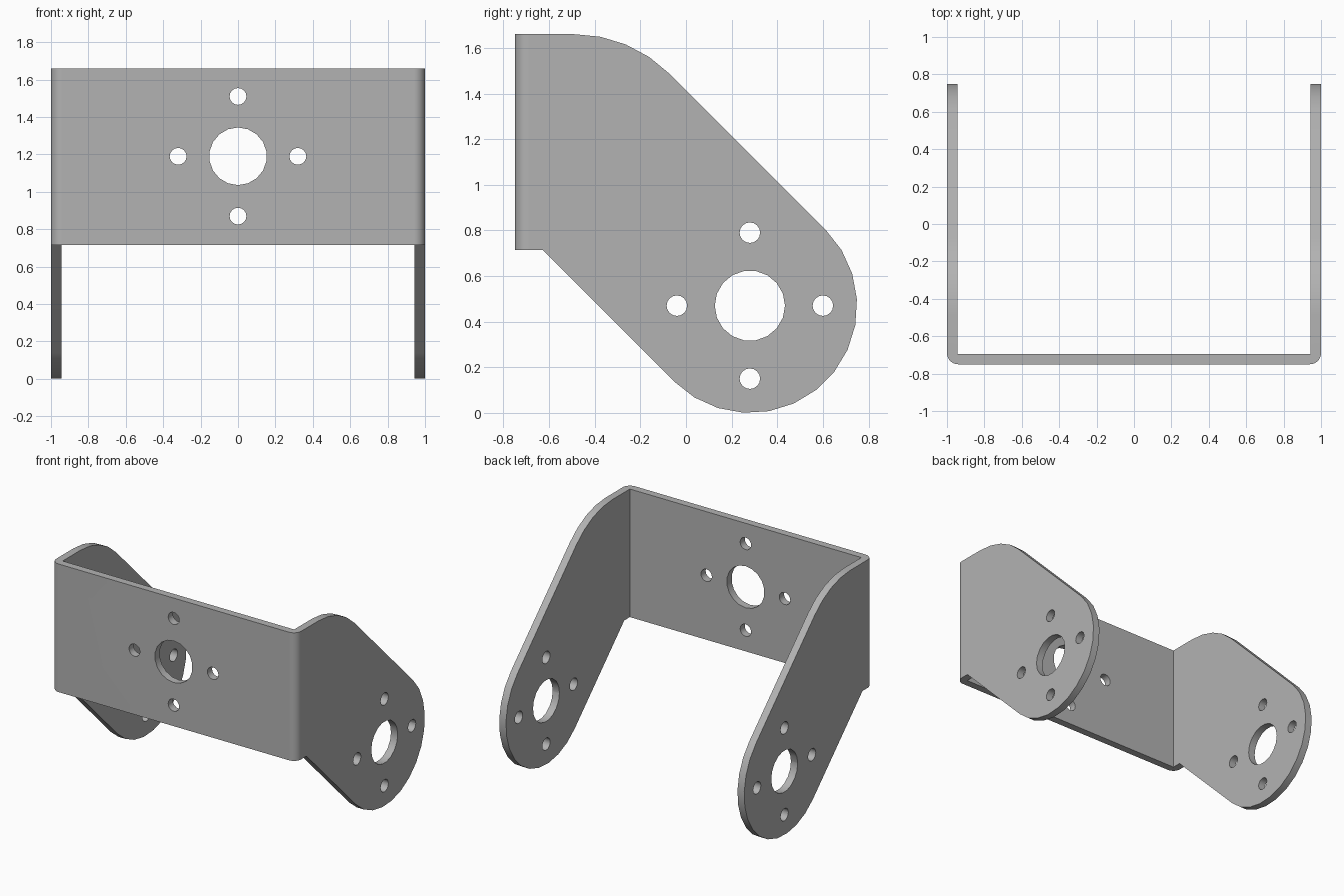
import bpy, bmesh
from math import sin, cos, radians
from mathutils import Matrix, Vector

cube = bpy.data.objects.get("Cube")
if cube:
    bpy.data.objects.remove(cube, do_unlink=True)

THICK, BEND = 0.055, 0.06
FRONT_Y, TOP_Z, BOTTOM_Z = -0.75, 1.66, 0.715
EYE_Y, EYE_Z, EAR_R = 0.28, 0.47, 0.47      # rounded ear end
SHOULDER_Y, SHOULDER_R = -0.49, 0.59        # rounded top shoulder

metal = bpy.data.materials.new("grey metal")
metal.use_nodes = True
grey = (0.45, 0.45, 0.45, 1)
metal.diffuse_color = grey
metal.node_tree.nodes["Principled BSDF"].inputs["Base Color"].default_value = grey


def arc(cx, cy, r, start, end, steps):
    angles = [radians(start + (end - start) * i / steps) for i in range(steps + 1)]
    return [(cx + r * cos(a), cy + r * sin(a)) for a in angles]


def add_object(name, bm):
    bmesh.ops.recalc_face_normals(bm, faces=bm.faces)
    mesh = bpy.data.meshes.new(name)
    bm.to_mesh(mesh)
    bm.free()
    mesh.materials.append(metal)
    obj = bpy.data.objects.new(name, mesh)
    bpy.context.collection.objects.link(obj)
    return obj


def prism(name, points, sweep):
    bm = bmesh.new()
    face = bm.faces.new([bm.verts.new(p) for p in points])
    moved = bmesh.ops.extrude_face_region(bm, geom=[face])["geom"]
    verts = [v for v in moved if isinstance(v, bmesh.types.BMVert)]
    bmesh.ops.translate(bm, verts=verts, vec=Vector(sweep))
    return add_object(name, bm)


# Bent sheet: U-shaped plan swept upwards
outer = [(-1, 0.9)] + arc(-1 + BEND, FRONT_Y + BEND, BEND, 180, 270, 8)
outer += [(-x, y) for x, y in reversed(outer)]
inner_x, inner_y = 1 - THICK, FRONT_Y + THICK
inner = [(inner_x, 0.9), (inner_x, inner_y), (-inner_x, inner_y), (-inner_x, 0.9)]
bracket = prism("bracket", [(x, y, -0.2) for x, y in outer + inner], (0, 0, 2.2))

# Side outline of the ears and front plate
neck = EAR_R * cos(radians(45))
line_sum = EYE_Y + EYE_Z - 2 * neck
outline = [(-0.95, TOP_Z), (-0.95, BOTTOM_Z), (line_sum - BOTTOM_Z, BOTTOM_Z)]
outline += arc(EYE_Y, EYE_Z, EAR_R, -135, 45, 13)
outline += arc(SHOULDER_Y, TOP_Z - SHOULDER_R, SHOULDER_R, 45, 90, 4)
outline_cutter = prism("outline_cutter", [(-1.2, y, z) for y, z in outline], (2.4, 0, 0))

# Hole pattern: one large bore with four screw holes around it
holes = bmesh.new()


def hole_pattern(centre, across, axis, depth):
    turn = Matrix.Rotation(radians(90), 4, axis)
    up = Vector((0, 0, 0.32))
    side = Vector(across) * 0.32
    spots = [(Vector((0, 0, 0)), 0.154, 18)]
    spots += [(s, 0.045, 16) for s in (up, -up, side, -side)]
    for offset, radius, sides in spots:
        bmesh.ops.create_cone(holes, cap_ends=True, segments=sides, radius1=radius,
                              radius2=radius, depth=depth,
                              matrix=Matrix.Translation(Vector(centre) + offset) @ turn)


hole_pattern((0, FRONT_Y, 1.19), (1, 0, 0), "X", 0.4)
hole_pattern((0, EYE_Y, EYE_Z), (0, 1, 0), "Y", 2.4)
hole_cutter = add_object("hole_cutter", holes)

# Cut the sheet to shape, then shade it
bpy.ops.object.select_all(action="DESELECT")
bpy.context.view_layer.objects.active = bracket
bracket.select_set(True)
for cutter, mode in ((outline_cutter, "INTERSECT"), (hole_cutter, "DIFFERENCE")):
    cutter.hide_render = True
    mod = bracket.modifiers.new("cut", "BOOLEAN")
    mod.object, mod.operation, mod.solver = cutter, mode, "EXACT"
    bpy.ops.object.modifier_apply(modifier=mod.name)
    bpy.data.objects.remove(cutter, do_unlink=True)
bpy.ops.object.shade_smooth_by_angle(angle=radians(30))
weighted = bracket.modifiers.new("flat plates", "WEIGHTED_NORMAL")
weighted.keep_sharp = True
